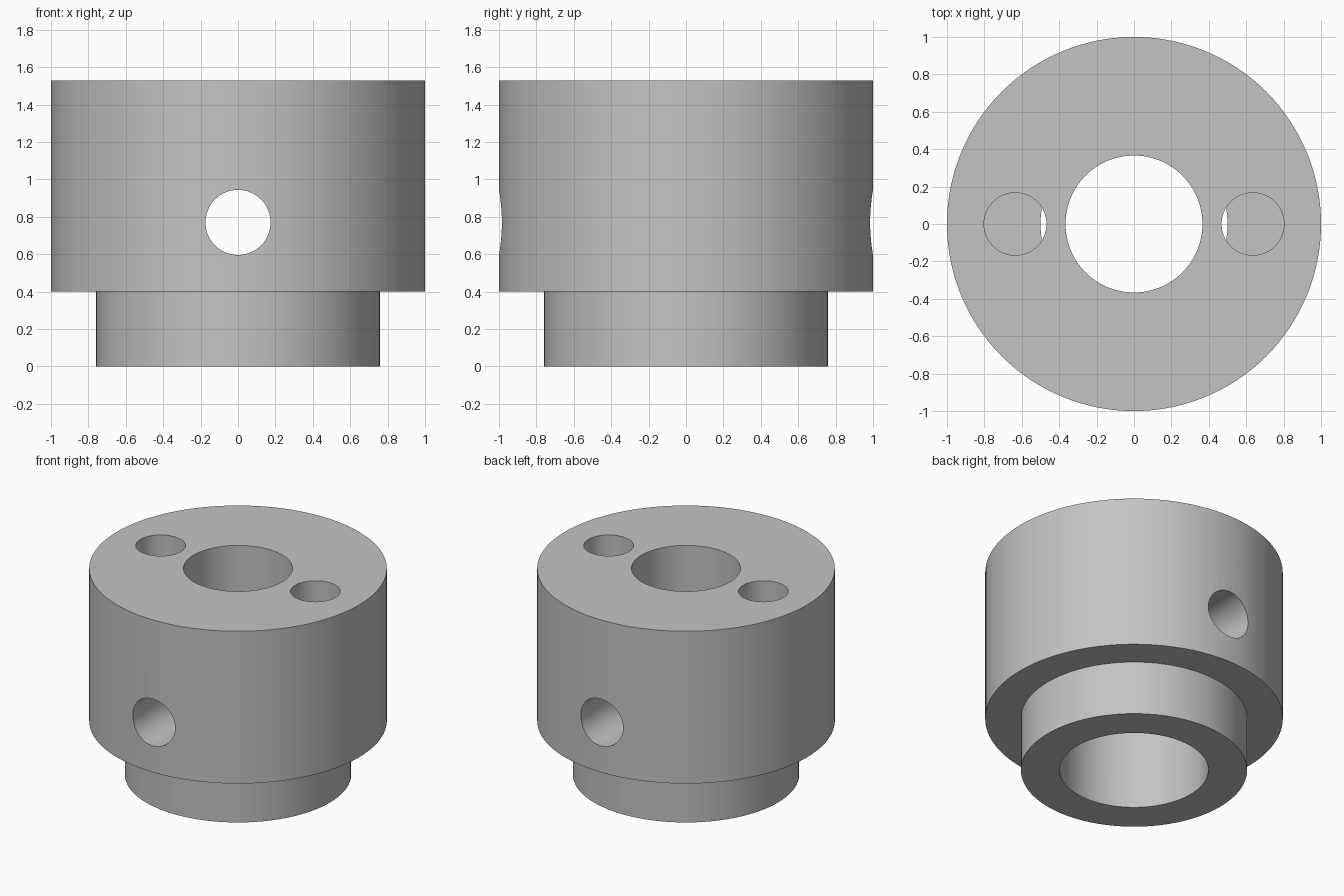
import bpy
import bmesh
import math
from mathutils import Matrix

cube = bpy.data.objects.get("Cube")
if cube:
    bpy.data.objects.remove(cube, do_unlink=True)

grey = bpy.data.materials.new("machined_grey")
grey.use_nodes = True
colour = (0.55, 0.55, 0.55, 1)
grey.diffuse_color = colour
grey.node_tree.nodes["Principled BSDF"].inputs["Base Color"].default_value = colour

TOP, STEP, CEILING, PIN_FLOOR = 1.53, 0.40, 1.13, 1.05
SIDES = 128


def add_object(name, bm):
    bmesh.ops.recalc_face_normals(bm, faces=bm.faces)
    mesh = bpy.data.meshes.new(name)
    bm.to_mesh(mesh)
    bm.free()
    obj = bpy.data.objects.new(name, mesh)
    bpy.context.collection.objects.link(obj)
    return obj


def lathe(name, profile):
    """Spin a closed (radius, height) profile about z."""
    bm = bmesh.new()
    verts = [bm.verts.new((r, 0, z)) for r, z in profile]
    edges = [bm.edges.new((a, b)) for a, b in zip(verts, verts[1:] + verts[:1])]
    bmesh.ops.spin(bm, geom=verts + edges, cent=(0, 0, 0), axis=(0, 0, 1),
                   angle=math.tau, steps=SIDES, use_duplicate=False)
    bmesh.ops.remove_doubles(bm, verts=bm.verts, dist=0.0001)
    return add_object(name, bm)


def drill(target, name, radius, length, matrix):
    """Cut a round hole, then remove the cutter."""
    bm = bmesh.new()
    bmesh.ops.create_cone(bm, cap_ends=True, segments=64, radius1=radius,
                          radius2=radius, depth=length, matrix=matrix)
    cutter = add_object(name, bm)
    cutter.hide_render = True
    mod = target.modifiers.new(name, "BOOLEAN")
    mod.operation = "DIFFERENCE"
    mod.solver = "EXACT"
    mod.object = cutter
    bpy.ops.object.modifier_apply(modifier=name)
    bpy.data.objects.remove(cutter, do_unlink=True)


# Stepped collar with a bore and a wider counterbore from below
collar = lathe("stepped_collar", [
    (0.50, 0), (0.76, 0), (0.76, STEP), (1, STEP), (1, TOP),
    (0.366, TOP), (0.366, CEILING), (0.50, CEILING)])
collar.data.materials.append(grey)
bpy.ops.object.select_all(action="DESELECT")
collar.select_set(True)
bpy.context.view_layer.objects.active = collar

# Cross hole from front to back
drill(collar, "cross_hole", 0.174, 3,
      Matrix.Translation((0, 0, 0.77)) @ Matrix.Rotation(math.pi / 2, 4, "X"))

# Pin holes in the top, breaking into the counterbore
for side, x in (("left", 0.635), ("right", -0.635)):
    drill(collar, side + "_pin_hole", 0.167, 1,
          Matrix.Translation((x, 0, PIN_FLOOR + 0.5)))

bpy.ops.object.shade_smooth_by_angle(angle=math.radians(30))
